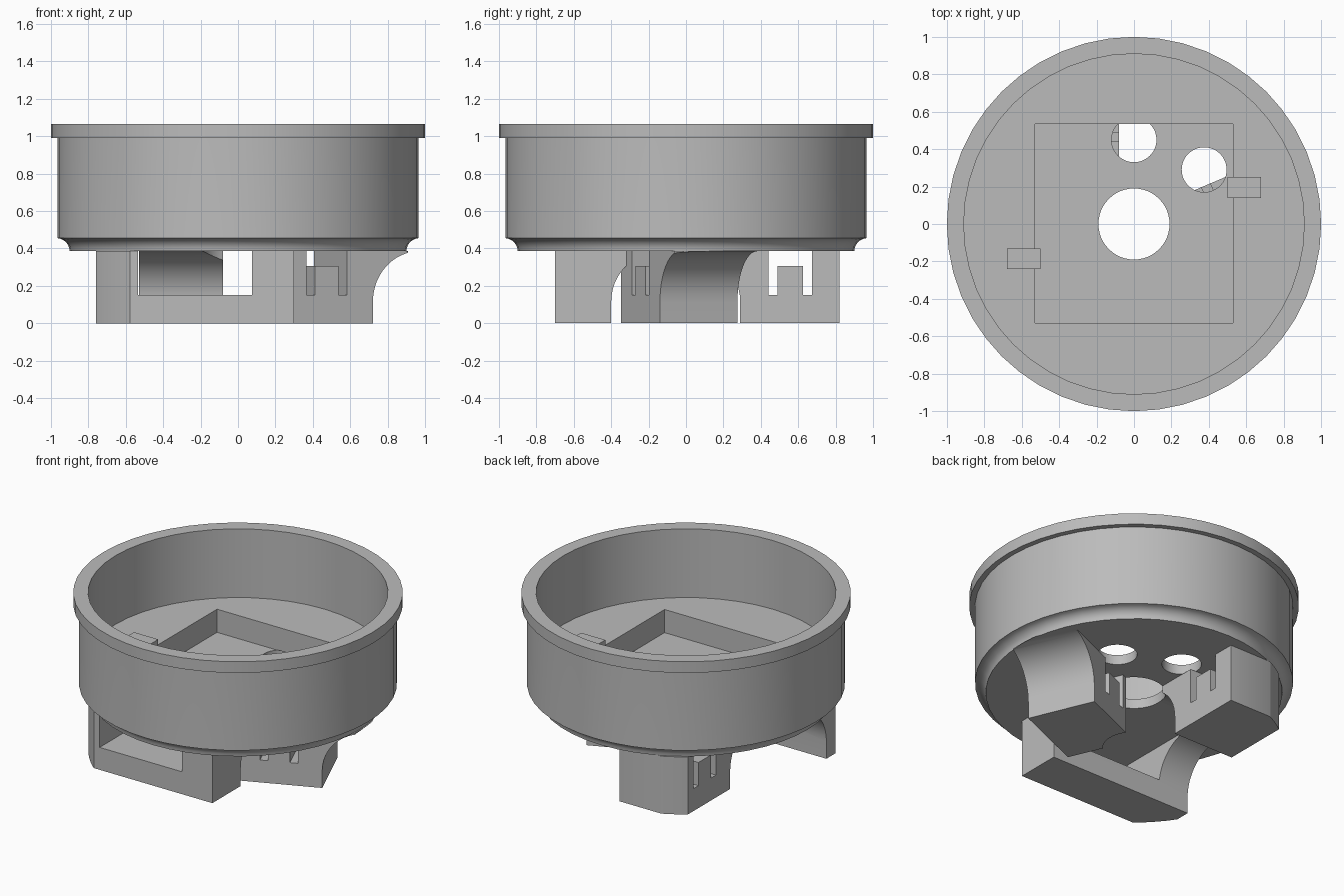
import bpy, bmesh, math
from mathutils import Matrix, Vector

if "Cube" in bpy.data.objects:
    bpy.data.objects.remove(bpy.data.objects["Cube"], do_unlink=True)

grey = bpy.data.materials.new("plain_grey")
grey.use_nodes = True
grey.diffuse_color = (0.5, 0.5, 0.5, 1)
grey.node_tree.nodes["Principled BSDF"].inputs["Base Color"].default_value = (0.5, 0.5, 0.5, 1)


def add(name, bm, matrix=Matrix()):
    bmesh.ops.remove_doubles(bm, verts=bm.verts, dist=1e-5)
    bmesh.ops.recalc_face_normals(bm, faces=bm.faces)
    bm.transform(matrix)
    mesh = bpy.data.meshes.new(name)
    bm.to_mesh(mesh)
    bm.free()
    mesh.materials.append(grey)
    obj = bpy.data.objects.new(name, mesh)
    bpy.context.collection.objects.link(obj)
    return obj


def box(name, low, high):
    low, high = Vector(low), Vector(high)
    bm = bmesh.new()
    bmesh.ops.create_cube(bm, size=1, matrix=Matrix.Translation((low + high) / 2)
                          @ Matrix.Diagonal((*(high - low), 1)))
    return add(name, bm)


def cylinder(name, x, y, radius, z0, z1, sides=48):
    bm = bmesh.new()
    bmesh.ops.create_cone(bm, cap_ends=True, segments=sides, radius1=radius, radius2=radius,
                          depth=z1 - z0, matrix=Matrix.Translation((x, y, (z0 + z1) / 2)))
    return add(name, bm)


def prism(name, profile, width, matrix):
    """Extrude an x-z profile along y, centred, then place it."""
    bm = bmesh.new()
    face = bm.faces.new([bm.verts.new((x, -width / 2, z)) for x, z in profile])
    ext = bmesh.ops.extrude_face_region(bm, geom=[face])
    bmesh.ops.translate(bm, vec=(0, width, 0),
                        verts=[v for v in ext["geom"] if isinstance(v, bmesh.types.BMVert)])
    return add(name, bm, matrix)


def lathe(name, profile, steps):
    bm = bmesh.new()
    verts = [bm.verts.new((r, 0, z)) for r, z in profile]
    edges = [bm.edges.new(pair) for pair in zip(verts, verts[1:])]
    bmesh.ops.spin(bm, geom=verts + edges, axis=(0, 0, 1), cent=(0, 0, 0),
                   angle=math.tau, steps=steps, use_merge=True)
    return add(name, bm)


def carve(obj, cutter, operation="DIFFERENCE"):
    mod = obj.modifiers.new("carve", "BOOLEAN")
    mod.operation, mod.solver, mod.object = operation, "EXACT", cutter
    graph = bpy.context.evaluated_depsgraph_get()
    mesh = bpy.data.meshes.new_from_object(obj.evaluated_get(graph))
    obj.modifiers.clear()
    obj.data = mesh
    bpy.data.objects.remove(cutter, do_unlink=True)


def arc(cx, cz, radius, start, end, steps):
    angles = [math.radians(start + (end - start) * i / steps) for i in range(steps + 1)]
    return [(cx + radius * math.cos(a), cz + radius * math.sin(a)) for a in angles]


BASE, FLOOR, TOP = 0.385, 0.605, 1.065
INNER = 0.91

# Round cup with a cove at the foot and a lip at the rim
cup = lathe("cup", [(0, BASE)] + arc(0.97, BASE, 0.07, 180, 94, 6)
            + [(0.965, 0.46), (0.965, 0.99), (1, 0.99), (1, TOP),
               (INNER, TOP), (INNER, FLOOR), (0, FLOOR)], 48)
carve(cup, box("pocket_cutter", (-0.53, -0.53, 0.45), (0.53, 0.535, 0.8)))
for x, y, radius in [(0, 0, 0.19), (0, 0.45, 0.12), (0.375, 0.29, 0.12)]:
    carve(cup, cylinder("hole_cutter", x, y, radius, 0.2, 0.452))

# Retaining tabs at the pocket edges
box("left_tab", (0.5, 0.14, FLOOR), (0.68, 0.25, 0.665))
box("right_tab", (-0.68, -0.24, FLOOR), (-0.5, -0.13, 0.665))


# Feet: blocks flaring into the base on one side
def foot(name, x, y, angle, length, width, notched):
    place = Matrix.Translation((x, y, 0)) @ Matrix.Rotation(math.radians(angle), 4, "Z")
    flare = 0.27
    profile = ([(-length, 0), (0, 0)] + arc(flare, BASE - flare, flare, 180, 90, 12)
               + [(-length, BASE)])
    obj = prism(name, profile, width, place)
    if notched:
        # U-shaped slot leaving a tongue in the middle
        a, b, c, d = -0.15, -0.2, -0.335, -0.385
        low, mid, high = 0.15, 0.305, 0.5
        slot = [(a, low), (b, low), (b, mid), (c, mid), (c, low), (d, low), (d, high), (a, high)]
        carve(obj, prism("slot_cutter", slot, 1, place))
    carve(obj, cylinder("rim_cutter", 0, 0, 0.908, -0.1, 0.6, 96), "INTERSECT")
    carve(obj, cylinder("bore_cutter", 0, 0, 0.19, -0.1, 0.6))
    return obj


front_foot = foot("front_foot", -0.23, -0.4, 90, 0.3, 1.06, False)
carve(front_foot, box("window_cutter", (-0.535, -1, 0.15), (0.075, 0.1, 0.5)))
foot("left_foot", 0.633, 0.068, 23, 0.53, 0.45, True)
foot("back_foot", -0.305, 0.29, -90, 0.53, 0.45, True)

# Smooth the round walls and keep the corners sharp
for obj in bpy.context.collection.objects:
    if obj.type == "MESH" and grey.name in obj.data.materials:
        bpy.ops.object.select_all(action="DESELECT")
        obj.select_set(True)
        bpy.context.view_layer.objects.active = obj
        bpy.ops.object.shade_smooth_by_angle(angle=math.radians(30))
